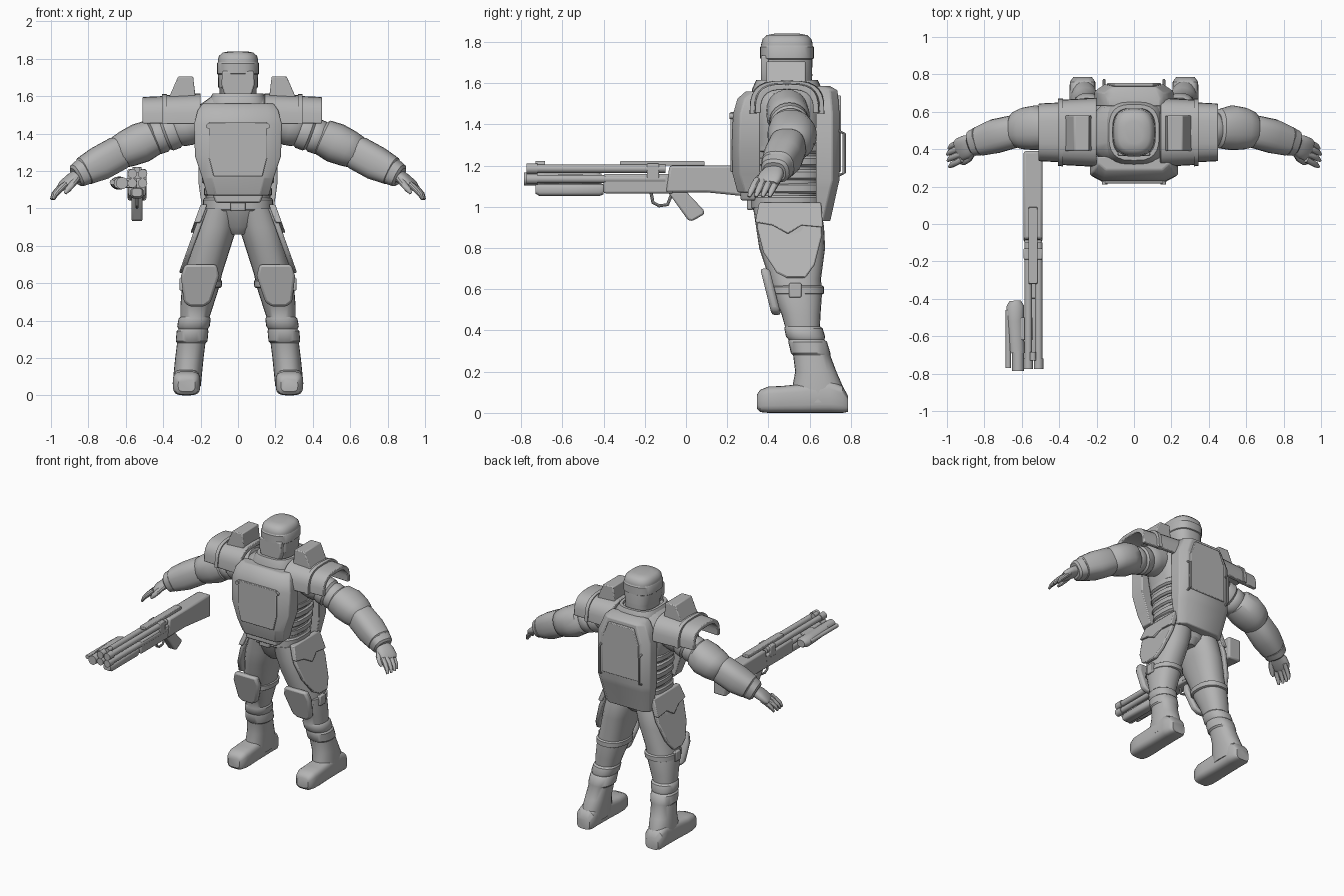
import bpy, bmesh, math
from mathutils import Vector

grey = bpy.data.materials.new("armour grey")
grey.diffuse_color = (0.46, 0.46, 0.46, 1)


def make(name, bm, mirror=False, bevel=0, x0=0):
    bmesh.ops.recalc_face_normals(bm, faces=bm.faces)
    me = bpy.data.meshes.new(name)
    bm.to_mesh(me)
    bm.free()
    me.materials.append(grey)
    ob = bpy.data.objects.new(name, me)
    ob.location.x = x0
    bpy.context.collection.objects.link(ob)
    if bevel:
        m = ob.modifiers.new("bevel", 'BEVEL')
        m.width, m.segments = bevel, 2
        m.limit_method, m.angle_limit = 'ANGLE', math.radians(35)
    if mirror:
        ob.modifiers.new("mirror", 'MIRROR').use_clip = False
    return ob


def loft(name, rings, **kw):
    """Skin a list of equal-length point rings and cap both ends."""
    bm = bmesh.new()
    rows = [[bm.verts.new(p) for p in r] for r in rings]
    n = len(rows[0])
    for a, b in zip(rows, rows[1:]):
        for i in range(n):
            j = (i + 1) % n
            bm.faces.new((a[i], a[j], b[j], b[i]))
    bm.faces.new(rows[0])
    bm.faces.new(rows[-1])
    return make(name, bm, **kw)


def tube(name, path, ref=(0, 0, 1), n=24, p=2, bend=False, d=None, **kw):
    """Superellipse sections (x, y, z, half side, half ref) along a path."""
    pts = [Vector(q[:3]) for q in path]
    rings = []
    for i, q in enumerate(path):
        t = pts[-1] - pts[0]
        if bend:
            t = pts[min(i + 1, len(pts) - 1)] - pts[max(i - 1, 0)]
        if d:
            t = Vector(d)
        t.normalize()
        side = t.cross(Vector(ref)).normalized()
        up = side.cross(t)
        ring = []
        for k in range(n):
            c, s = math.cos(k * math.tau / n), math.sin(k * math.tau / n)
            u = math.copysign(abs(c) ** (2 / p), c) * q[3]
            v = math.copysign(abs(s) ** (2 / p), s) * q[4]
            ring.append(pts[i] + side * u + up * v)
        rings.append(ring)
    return loft(name, rings, **kw)


def column(name, rows, **kw):
    return tube(name, rows, ref=(0, 1, 0), d=(0, 0, 1), **kw)


def rod(name, a, b, r, n=16, **kw):
    ref = (0, 0, 1) if abs(a[2] - b[2]) < abs(a[1] - b[1]) + abs(a[0] - b[0]) else (0, 1, 0)
    return tube(name, [(*a, r, r), (*b, r, r)], ref=ref, n=n, **kw)


def prism(name, outline, axis, lo, hi, warp=None, **kw):
    """Extrude an outline along x or y; warp moves the finished points."""
    def at(p, h):
        q = (h, *p) if axis == 'x' else (p[0], h, p[1])
        return warp(*q) if warp else q
    return loft(name, [[at(p, h) for p in outline] for h in (lo, hi)], **kw)


def box(name, x, y, z, **kw):
    return prism(name, [(y[0], z[0]), (y[1], z[0]), (y[1], z[1]), (y[0], z[1])], 'x', *x, **kw)


def shell(name, rows, inner, ch, **kw):
    """Chamfered plate: rows of (z, face half width, full half width, face y)."""
    return loft(name, [[(-b, inner, z), (-b, f + ch, z), (-a, f, z), (a, f, z),
                        (b, f + ch, z), (b, inner, z)] for z, a, b, f in rows], **kw)


# Torso, ribbed abdomen, belt and pelvis
column("torso", [(0, .48, 1.0, .17, .155), (0, .49, 1.1, .175, .165), (0, .49, 1.22, .185, .17),
                 (0, .49, 1.35, .215, .175), (0, .49, 1.47, .235, .175), (0, .49, 1.55, .21, .165),
                 (0, .49, 1.6, .14, .14)], p=2.8)
for i in range(4):
    z = 1.09 + i * .065
    w = .183 + i * .009
    column("abdomen_band", [(0, .5, z - .026, w - .012, .16), (0, .5, z - .015, w, .175),
                            (0, .5, z + .015, w, .175), (0, .5, z + .026, w - .012, .16)], p=2.8)
column("belt", [(0, .49, .985, .18, .165), (0, .49, .995, .188, .175), (0, .49, 1.045, .188, .175),
                (0, .49, 1.055, .18, .165)], p=2.8)
box("buckle", (-.04, .04), (.295, .33), (.985, 1.055), bevel=.008)
column("pelvis", [(0, .5, .86, .05, .10), (0, .5, .9, .1, .14), (0, .49, 1.0, .18, .165)], p=2.5)

# Chest plate with raised centre, bolts and belly plate
shell("chest_plate", [(1.56, .15, .19, .29), (1.525, .16, .215, .25), (1.45, .165, .235, .228),
                      (1.28, .165, .23, .223), (1.16, .14, .19, .226), (1.07, .12, .165, .25)],
      .36, .035, bevel=.006)
prism("chest_panel", [(-.155, 1.46), (.155, 1.46), (.155, 1.27), (.13, 1.17), (-.13, 1.17), (-.155, 1.27)],
      'y', .216, .24, bevel=.004)
rod("chest_bolt", (.157, .21, 1.44), (.157, .24, 1.44), .014, mirror=True)
prism("belly_plate", [(-.15, 1.12), (.15, 1.12), (.12, 1.03), (-.12, 1.03)], 'y', .265, .34, bevel=.01)
column("collar", [(0, .49, 1.52, .165, .175), (0, .49, 1.57, .16, .17), (0, .49, 1.615, .135, .15),
                  (0, .49, 1.615, .115, .13), (0, .49, 1.58, .11, .12)], p=3)

# Helmet, brow band and visor
column("helmet", [(0, .495, 1.55, .095, .11), (0, .495, 1.64, .10, .118), (0, .49, 1.65, .106, .122),
                  (0, .49, 1.79, .108, .125), (0, .49, 1.815, .102, .118), (0, .49, 1.833, .082, .098),
                  (0, .49, 1.84, .045, .06)], p=2.7, n=32)
column("brow_band", [(0, .49, 1.715, .106, .122), (0, .49, 1.72, .112, .13), (0, .49, 1.775, .112, .13),
                     (0, .49, 1.785, .106, .122)], p=2.7, n=32)
prism("face_plate", [(-.085, 1.735), (.085, 1.735), (.088, 1.66), (.07, 1.6), (-.07, 1.6), (-.088, 1.66)],
      'y', .364, .44, bevel=.008)

# Backpack with slanted base and side handles
shell("backpack", [(1.585, .10, .14, .70), (1.565, .115, .16, .735), (1.45, .16, .21, .745),
                   (1.13, .16, .21, .745), (1.09, .155, .205, .735), (.93, .13, .18, .70)],
      .63, -.035, bevel=.006)
prism("backpack_panel", [(-.10, 1.54), (.10, 1.54), (.145, 1.43), (.145, 1.17), (-.145, 1.17), (-.145, 1.43)],
      'y', .73, .753, bevel=.005)
tube("pack_handle", [(.16, .735, 1.37, .008, .008), (.16, .768, 1.355, .008, .008),
                     (.16, .768, 1.165, .008, .008), (.16, .735, 1.15, .008, .008)],
     ref=(1, 0, 0), n=8, bend=True, mirror=True)


# Shoulder guards: nested arches, set slightly off centre
def arch(w, h, t, zc=1.45):
    def half(a, b, k):
        c, s = math.cos(k * math.pi / 14), math.sin(k * math.pi / 14)
        return (.49 + math.copysign(abs(c) ** .65, c) * a, zc + abs(s) ** .65 * b)
    return [half(w, h, k) for k in range(15)] + [half(w - t, h - t, k) for k in range(14, -1, -1)]


def taper(x, y, z):
    f = 1 - .3 * max(0, x - .17)
    return (x, .49 + (y - .49) * f, 1.45 + (z - 1.45) * f)


prism("shoulder_guard", arch(.185, .165, .03), 'x', .17, .37, taper, mirror=True, x0=-.03, bevel=.005)
prism("shoulder_guard_outer", arch(.17, .155, .03, 1.455), 'x', .33, .48, taper, mirror=True, x0=-.03, bevel=.005)
prism("shoulder_rim", arch(.192, .172, .03), 'x', .35, .375, taper, mirror=True, x0=-.03)
prism("shoulder_block", [(.345, 1.58), (.29, 1.705), (.21, 1.705), (.195, 1.58)], 'y', .39, .58,
      mirror=True, x0=-.03, bevel=.006)

# Arms: ribbed sleeve, elbow guard, forearm guard and cuff
arm = []
for t, r in [(0, .10), (.3, .105), (.42, .098), (.46, .09), (.5, .097), (.62, .097), (.66, .086),
             (.7, .093), (.82, .092), (.86, .082), (1, .082)]:
    arm.append((.18 + .32 * t, .49 + .02 * t, 1.475 - .12 * t, r, r))
tube("upper_arm", arm, mirror=True)
tube("elbow_guard", [(.44, .51, 1.385, .085, .08), (.455, .51, 1.38, .105, .098), (.52, .515, 1.35, .12, .108),
                     (.59, .51, 1.32, .112, .10), (.635, .505, 1.30, .095, .09), (.65, .5, 1.29, .075, .075)],
     p=2.3, mirror=True)
tube("forearm_guard", [(.61, .5, 1.31, .08, .08), (.64, .495, 1.295, .088, .092), (.74, .47, 1.24, .092, .092),
                       (.82, .445, 1.20, .08, .078), (.83, .443, 1.195, .068, .066)], p=2.6, mirror=True)
tube("wrist_cuff", [(.815, .447, 1.20, .07, .066), (.825, .444, 1.195, .078, .072),
                    (.86, .433, 1.175, .07, .064), (.87, .43, 1.17, .055, .05)], p=2.6, mirror=True)

# Hands
tube("palm", [(.84, .435, 1.185, .04, .035), (.89, .415, 1.155, .062, .03), (.93, .398, 1.125, .062, .024),
              (.945, .393, 1.112, .05, .015)], p=2.5, mirror=True)
for i in range(4):
    y = .445 - i * .033
    e = -.008 * abs(i - 1.3)
    tube("finger", [(.92, y, 1.13, .017, .017), (.96 + e, y - .015, 1.105, .017, .016),
                    (.988 + e, y - .03, 1.075, .015, .014), (1.0 + e, y - .04, 1.048, .008, .008)],
         n=10, bend=True, mirror=True)
tube("thumb", [(.865, .385, 1.16, .022, .02), (.885, .35, 1.13, .02, .018), (.91, .33, 1.10, .016, .016),
               (.925, .325, 1.08, .008, .008)], n=10, bend=True, mirror=True)

# Legs with shin ridges
column("leg", [(.095, .49, 1.0, .095, .165), (.12, .505, .9, .115, .165), (.145, .515, .8, .108, .16),
               (.185, .53, .65, .1, .125), (.2, .54, .58, .1, .12), (.22, .558, .48, .088, .095),
               (.23, .565, .42, .078, .085), (.232, .57, .41, .086, .093), (.238, .58, .37, .087, .095),
               (.24, .585, .355, .078, .087), (.243, .59, .345, .085, .094), (.248, .605, .29, .085, .096),
               (.25, .61, .28, .076, .09), (.26, .63, .2, .076, .1), (.268, .64, .12, .076, .125),
               (.272, .64, .05, .073, .13)], p=2.3, mirror=True)
tube("boot", [(.275, .345, .055, .045, .035), (.275, .36, .058, .062, .054), (.275, .4, .064, .073, .064),
              (.275, .46, .065, .074, .065), (.275, .56, .07, .07, .07), (.275, .7, .08, .07, .08),
              (.275, .76, .065, .068, .065), (.275, .785, .045, .05, .04)], p=3.5, d=(0, 1, 0), mirror=True)
column("knee_strap", [(.195, .54, .575, .1, .12), (.195, .54, .58, .108, .13), (.193, .54, .612, .108, .13),
                      (.193, .54, .618, .1, .12)], p=2.3, mirror=True)
box("strap_clasp", (.285, .312), (.5, .56), (.56, .63), mirror=True, bevel=.006)
prism("knee_pad", [(.115, .7), (.285, .7), (.305, .64), (.29, .5), (.26, .475), (.18, .475), (.145, .5), (.1, .64)],
      'y', .36, .405, lambda x, y, z: (x, y + (.7 - z) * .25, z), mirror=True, bevel=.014)


# Flared hip guards in two layers
def flare(x, y, z):
    return (x + (1.02 - z) * .36, y, z)


prism("hip_guard", [(.36, 1.0), (.345, .9), (.375, .78), (.44, .68), (.49, .655), (.58, .655), (.625, .72),
                    (.66, .86), (.65, 1.0)], 'x', .155, .185, flare, mirror=True, bevel=.008)
prism("hip_guard_upper", [(.355, 1.02), (.335, .925), (.42, .91), (.495, .868), (.56, .91), (.665, .9), (.655, 1.02)],
      'x', .165, .2, flare, mirror=True, bevel=.006)

# Rifle body
G = -.54
prism("rifle_stock", [(.39, 1.04), (.39, 1.2), (-.08, 1.2), (-.1, 1.07), (.1, 1.07), (.2, 1.06)],
      'x', G - .05, G + .05, bevel=.012)
box("receiver", (G - .045, G + .045), (-.4, -.06), (1.065, 1.16), bevel=.01)
box("top_rail", (G - .025, G + .025), (-.32, .09), (1.2, 1.222), bevel=.004)
box("rail_mount", (G - .05, G + .05), (-.19, -.13), (1.13, 1.21), bevel=.006)
prism("grip", [(-.09, 1.075), (.0, 1.075), (.085, .985), (.09, .965), (.03, .93), (.01, .935)],
      'x', G - .03, G + .03, bevel=.01)
tube("trigger_guard", [(G, -.17, 1.07, .008, .008), (G, -.16, 1.02, .008, .008), (G, -.13, 1.005, .008, .008),
                       (G, -.09, 1.01, .008, .008), (G, -.07, 1.06, .008, .008)], ref=(1, 0, 0), n=8, bend=True)
# Barrels, muzzle rings and front sight
for dx, z in ((-.025, 1.185), (.03, 1.185), (-.025, 1.135), (.03, 1.135)):
    rod("barrel", (G + dx, -.73, z), (G + dx, -.1, z), .02)
    rod("muzzle", (G + dx, -.775, z), (G + dx, -.72, z), .025)
rod("front_sight", (G, -.73, 1.205), (G, -.685, 1.205), .017)
tube("fore_grip", [(G, -.73, 1.085, .028, .022), (G, -.71, 1.082, .036, .03), (G, -.42, 1.082, .036, .03),
                   (G, -.4, 1.085, .028, .024)], p=3)
# Side launcher tube
tube("side_tube", [(-.635, -.41, 1.135, .03, .025), (-.635, -.44, 1.135, .048, .035),
                   (-.635, -.52, 1.135, .045, .034), (-.625, -.69, 1.135, .04, .032)])
rod("side_muzzle", (-.62, -.785, 1.135), (-.62, -.68, 1.135), .032)
rod("side_light", (-.672, -.77, 1.14), (-.672, -.46, 1.14), .014)
box("side_bracket", (-.62, -.54), (-.62, -.5), (1.11, 1.16), bevel=.005)

bpy.ops.object.select_all(action='SELECT')
bpy.context.view_layer.objects.active = bpy.context.scene.objects["torso"]
bpy.ops.object.shade_smooth_by_angle(angle=math.radians(35))
